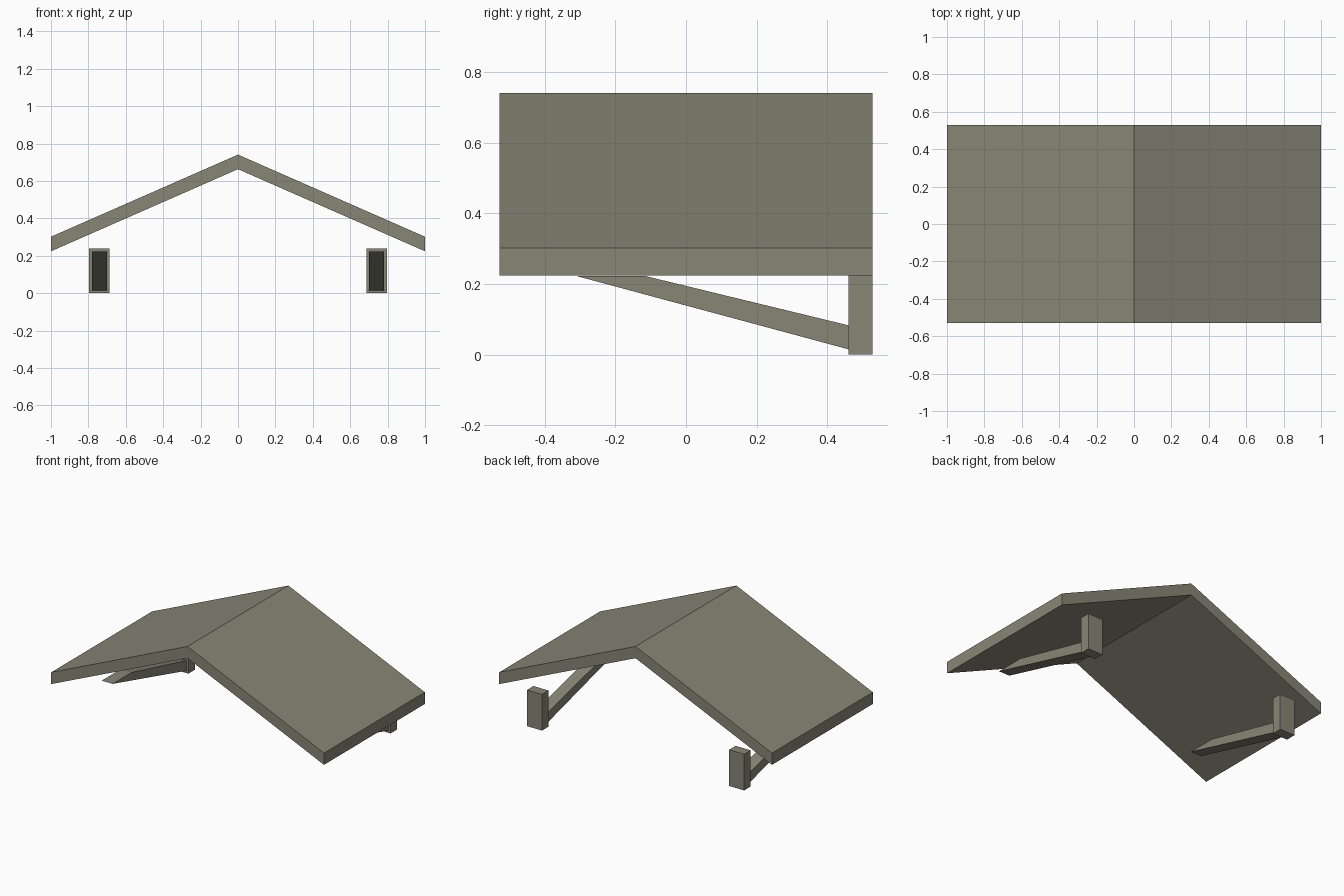
import bpy, bmesh
from mathutils import Vector

if "Cube" in bpy.data.objects:
    bpy.data.objects.remove(bpy.data.objects["Cube"])

mat = bpy.data.materials.new("weathered grey wood")
mat.diffuse_color = (0.25, 0.24, 0.18, 1)
mat.use_nodes = True
mat.node_tree.nodes["Principled BSDF"].inputs["Base Color"].default_value = mat.diffuse_color


def extrude_profile(name, points, direction):
    """Make a solid by extruding a closed profile along a direction."""
    bm = bmesh.new()
    face = bm.faces.new([bm.verts.new(p) for p in points])
    ext = bmesh.ops.extrude_face_region(bm, geom=[face])
    verts = [g for g in ext["geom"] if isinstance(g, bmesh.types.BMVert)]
    bmesh.ops.translate(bm, verts=verts, vec=Vector(direction))
    bmesh.ops.recalc_face_normals(bm, faces=bm.faces)
    mesh = bpy.data.meshes.new(name)
    bm.to_mesh(mesh)
    bm.free()
    mesh.materials.append(mat)
    obj = bpy.data.objects.new(name, mesh)
    bpy.context.collection.objects.link(obj)
    return obj


# Gabled roof slab, an inverted V along y
roof = [(-1, 0.302), (0, 0.741), (1, 0.302), (1, 0.224), (0, 0.663), (-1, 0.224)]
extrude_profile("roof", [(x, -0.528, z) for x, z in roof], (0, 1.056, 0))

# Wall posts and slanted braces with level-cut tips, one pair per side
post = [(0.46, 0), (0.528, 0), (0.528, 0.24), (0.46, 0.24)]
brace = [(0.46, 0.015), (0.46, 0.083), (-0.117, 0.223), (-0.312, 0.223)]
for side, cx in (("left", -0.741), ("right", 0.741)):
    for part, profile, width in (("post", post, 0.11), ("brace", brace, 0.08)):
        extrude_profile(f"{side}_{part}",
                        [(cx - width / 2, y, z) for y, z in profile], (width, 0, 0))
